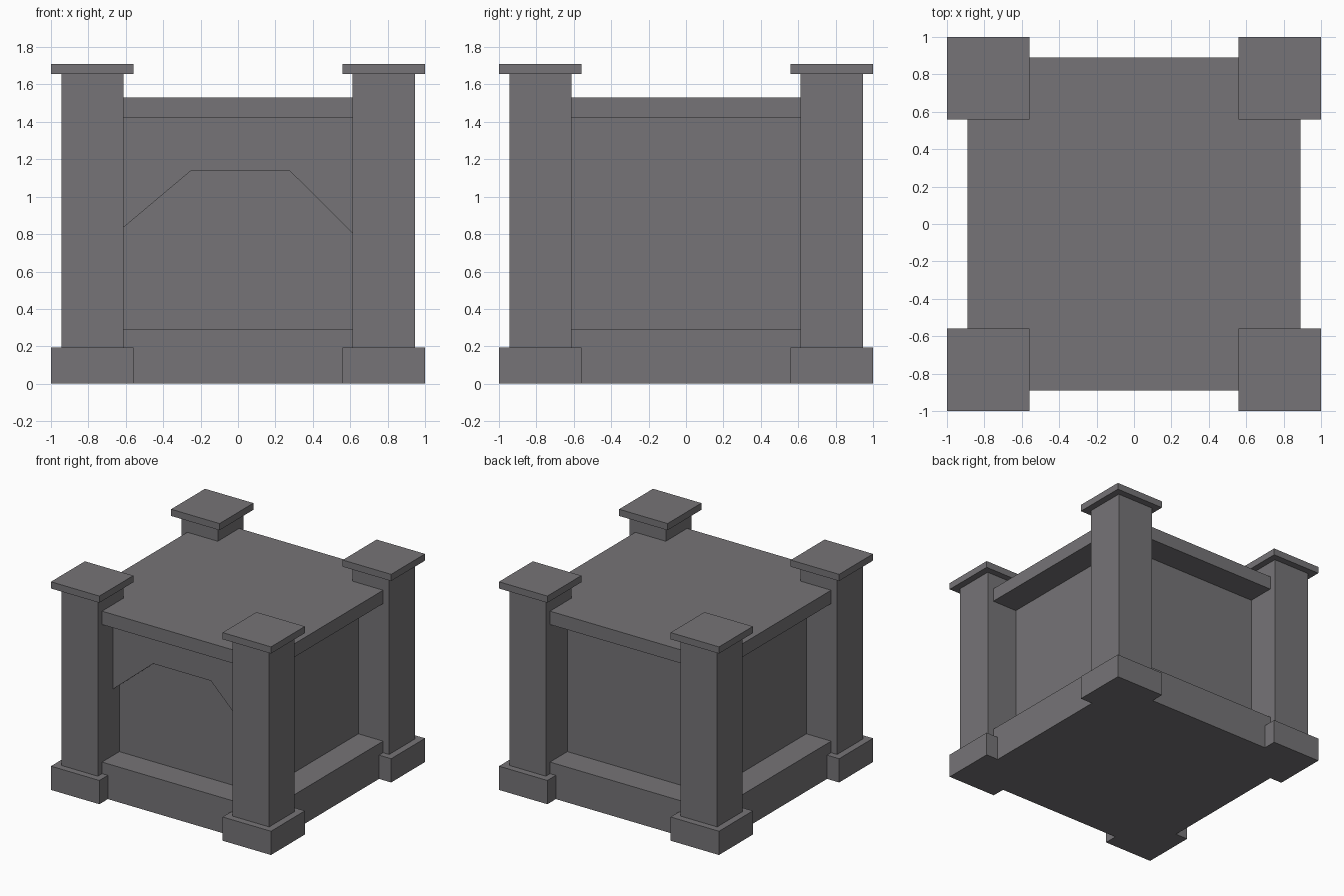
import bpy, bmesh

if "Cube" in bpy.data.objects:
    bpy.data.objects.remove(bpy.data.objects["Cube"], do_unlink=True)

# Single stone colour
stone = bpy.data.materials.new("grey_stone")
stone.use_nodes = True
colour = (0.18, 0.174, 0.184, 1)
stone.diffuse_color = colour
stone.node_tree.nodes["Principled BSDF"].inputs["Base Color"].default_value = colour


def prism(name, outline, depth):
    """Extrude a closed 3D outline along the depth vector."""
    bm = bmesh.new()
    face = bm.faces.new([bm.verts.new(p) for p in outline])
    out = bmesh.ops.extrude_face_region(bm, geom=[face])
    bmesh.ops.translate(bm, vec=depth,
                        verts=[g for g in out["geom"] if isinstance(g, bmesh.types.BMVert)])
    bmesh.ops.recalc_face_normals(bm, faces=bm.faces)
    mesh = bpy.data.meshes.new(name)
    bm.to_mesh(mesh)
    bm.free()
    mesh.materials.append(stone)
    obj = bpy.data.objects.new(name, mesh)
    bpy.context.collection.objects.link(obj)
    return obj


def box(name, x, y, z):
    outline = [(x[0], y[0], z[0]), (x[1], y[0], z[0]), (x[1], y[1], z[0]), (x[0], y[1], z[0])]
    return prism(name, outline, (0, 0, z[1] - z[0]))


# Plinth, recessed walls and top slab
SLAB, WALL = 0.89, 0.665
box("plinth", (-SLAB, SLAB), (-SLAB, SLAB), (0, 0.29))
box("walls", (-WALL, WALL), (-WALL, WALL), (0.29, 1.42))
box("top_slab", (-SLAB, SLAB), (-SLAB, SLAB), (1.42, 1.53))

# Corner posts, each with a foot and a cap
for sx, side in ((1, "left"), (-1, "right")):
    for sy, end in ((-1, "front"), (1, "back")):
        for part, inner, outer, z in (("foot", 0.56, 1.0, (0, 0.195)),
                                      ("post", 0.613, 0.945, (0.195, 1.655)),
                                      ("cap", 0.56, 1.0, (1.655, 1.71))):
            box(f"{end}_{side}_{part}", sorted((sx * inner, sx * outer)),
                sorted((sy * inner, sy * outer)), z)

# Front lintel with a diagonal brace under each end
FRONT = -0.745
box("front_lintel", (-0.65, 0.65), (FRONT, -WALL), (1.14, 1.42))
for name, tip, edge, low in (("right_brace", -0.25, -0.613, 0.835),
                             ("left_brace", 0.275, 0.613, 0.805)):
    prism(name, [(tip, FRONT, 1.14), (edge, FRONT, 1.14), (edge, FRONT, low)],
          (0, -WALL - FRONT, 0))
